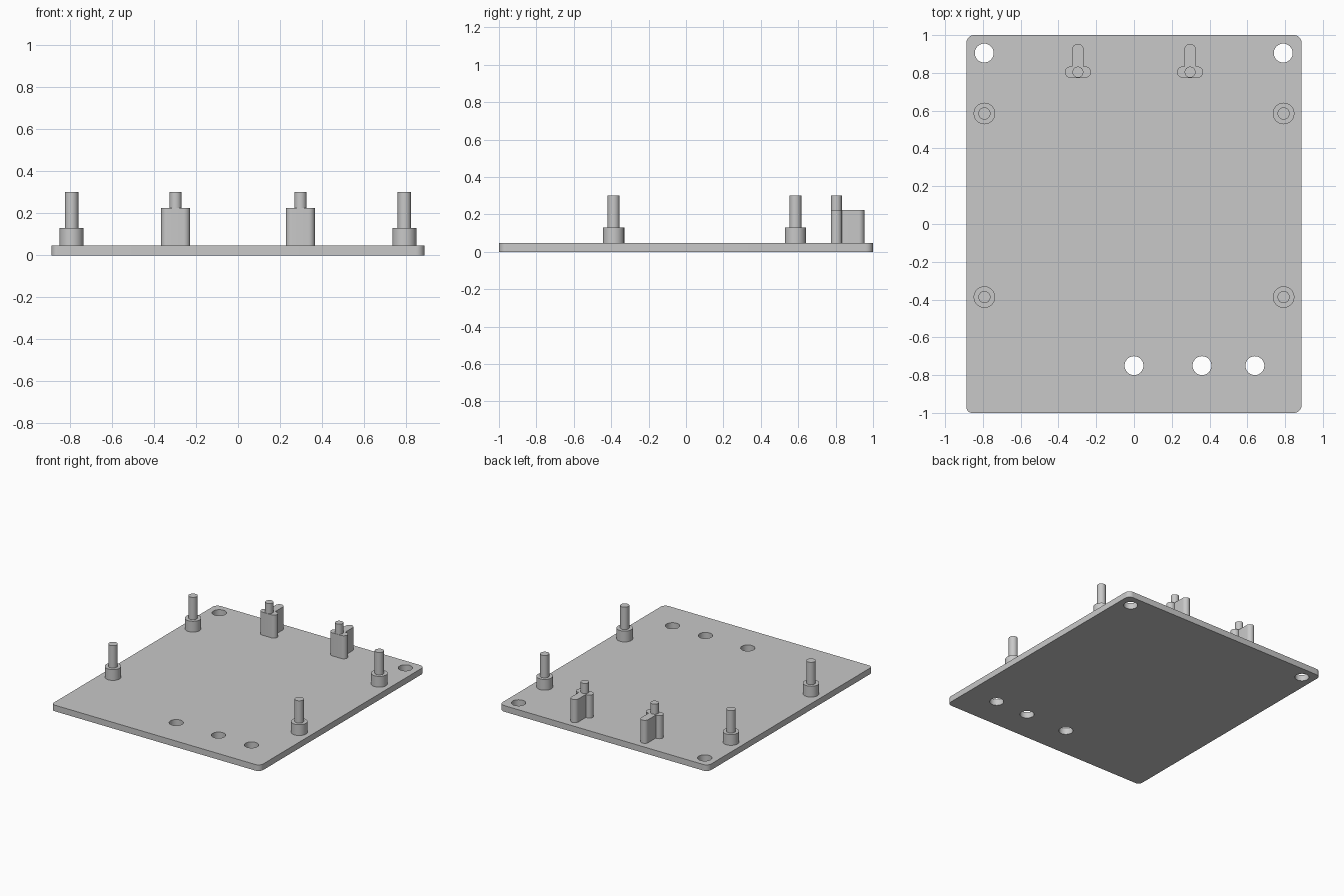
import bpy, bmesh
from math import cos, sin, radians

cube = bpy.data.objects.get("Cube")
if cube:
    bpy.data.objects.remove(cube, do_unlink=True)

grey = bpy.data.materials.new("light grey plastic")
grey.use_nodes = True
colour = (0.58, 0.58, 0.58, 1)
grey.diffuse_color = colour
grey.node_tree.nodes["Principled BSDF"].inputs["Base Color"].default_value = colour

HALF_X, HALF_Y = 0.887, 1.0
PLATE_TOP, COLLAR_TOP, CLIP_TOP, PIN_TOP = 0.047, 0.13, 0.224, 0.302


def arc(cx, cy, r, start, end, steps):
    """Points along a circular arc, angles in degrees."""
    angles = [radians(start + (end - start) * i / steps) for i in range(steps + 1)]
    return [(cx + r * cos(a), cy + r * sin(a)) for a in angles]


def circle(cx, cy, r, steps=40):
    return arc(cx, cy, r, 0, 360, steps)[:-1]


def extrude(name, loops, z0, z1, at=(0, 0)):
    """Solid from a closed outline; further loops become through holes."""
    curve = bpy.data.curves.new(name, 'CURVE')
    curve.dimensions = '2D'
    curve.fill_mode = 'BOTH'
    curve.extrude = (z1 - z0) / 2
    for loop in loops:
        spline = curve.splines.new('POLY')
        spline.points.add(len(loop) - 1)
        for point, (x, y) in zip(spline.points, loop):
            point.co = (x, y, 0, 1)
        spline.use_cyclic_u = True
    helper = bpy.data.objects.new(name + "_outline", curve)
    bpy.context.scene.collection.objects.link(helper)
    graph = bpy.context.evaluated_depsgraph_get()
    mesh = bpy.data.meshes.new_from_object(helper.evaluated_get(graph))
    bpy.data.objects.remove(helper, do_unlink=True)

    # weld caps to walls and dissolve the flat cap triangles
    bm = bmesh.new()
    bm.from_mesh(mesh)
    bmesh.ops.remove_doubles(bm, verts=bm.verts, dist=0.0001)
    bmesh.ops.recalc_face_normals(bm, faces=bm.faces)
    bm.to_mesh(mesh)
    bm.free()
    mesh.name = name
    mesh.materials.clear()
    mesh.materials.append(grey)
    obj = bpy.data.objects.new(name, mesh)
    obj.location = (*at, (z0 + z1) / 2)
    bpy.context.scene.collection.objects.link(obj)
    bpy.ops.object.select_all(action='DESELECT')
    obj.select_set(True)
    bpy.context.view_layer.objects.active = obj
    bpy.ops.object.shade_smooth_by_angle(angle=radians(30))
    return obj


# base plate with rounded corners and five through holes
outline = []
for i, (sx, sy, r) in enumerate([(1, 1, 0.04), (-1, 1, 0.04), (-1, -1, 0.03), (1, -1, 0.04)]):
    outline += arc(sx * (HALF_X - r), sy * (HALF_Y - r), r, i * 90, i * 90 + 90, 8)
hole_spots = [(-0.793, 0.905), (0.79, 0.905), (0, -0.75), (0.36, -0.75), (0.64, -0.75)]
extrude("base_plate", [outline] + [circle(x, y, 0.05) for x, y in hole_spots], 0, PLATE_TOP)

# standoffs: wide collar with a thin pin
for side, sx in (("left", 1), ("right", -1)):
    for end, y in (("back", 0.585), ("front", -0.387)):
        spot = (sx * 0.792, y)
        extrude(f"{end}_{side}_collar", [circle(0, 0, 0.057)], PLATE_TOP, COLLAR_TOP, spot)
        extrude(f"{end}_{side}_pin", [circle(0, 0, 0.032)], COLLAR_TOP, PIN_TOP, spot)

# T-shaped posts with a rounded crossbar, a rear rib and a pin
R = 0.03
tee = arc(-0.039, 0, R, 90, 270, 16) + arc(0.039, 0, R, -90, 90, 16)
tee += [(R, R)] + arc(0, 0.12, R, 0, 180, 16) + [(-R, R)]
for side, sx in (("left", 1), ("right", -1)):
    spot = (sx * 0.297, 0.804)
    extrude(f"{side}_tee_post", [tee], PLATE_TOP, CLIP_TOP, spot)
    extrude(f"{side}_tee_pin", [circle(0, 0, 0.029)], CLIP_TOP, PIN_TOP, spot)
